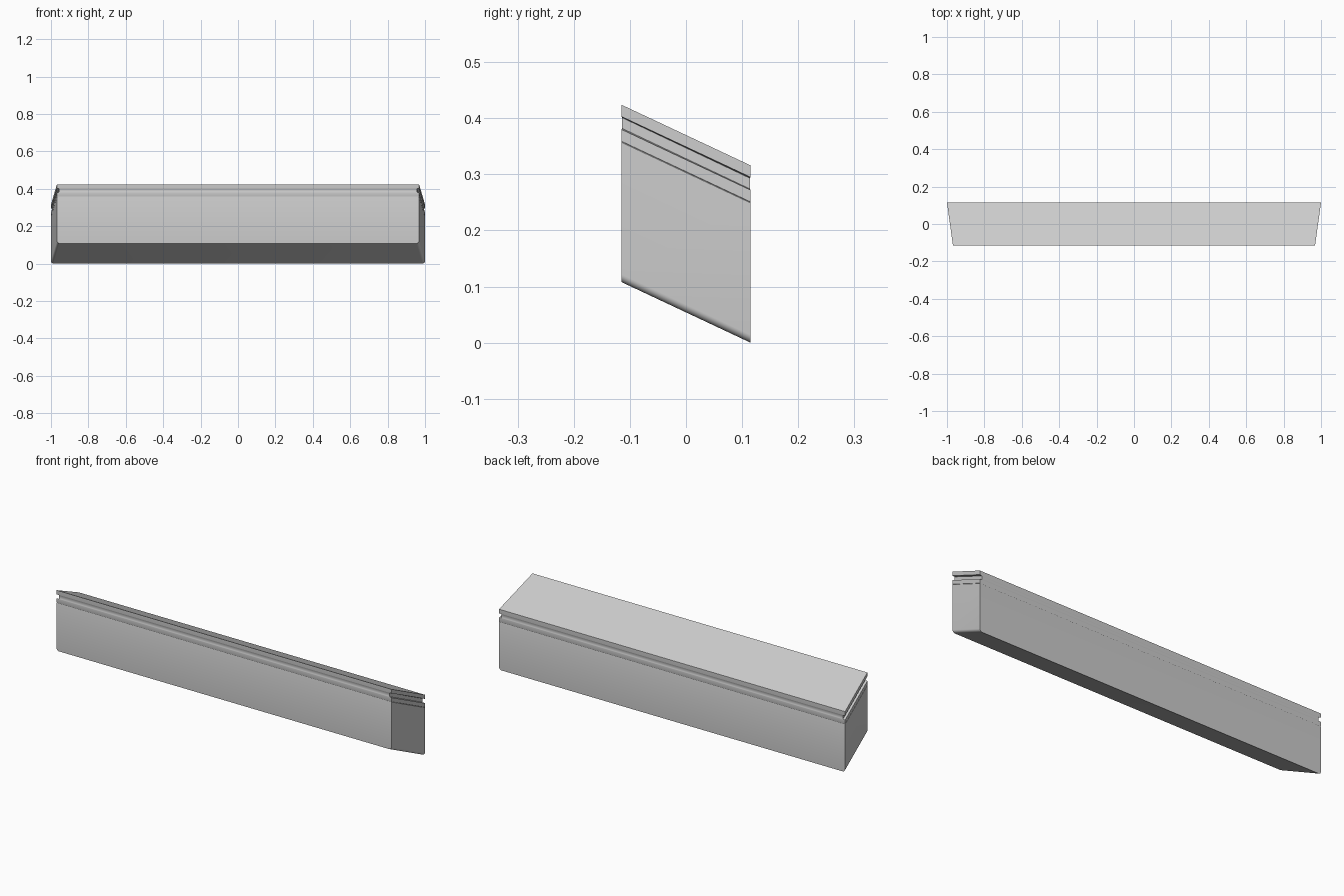
import bpy
import math

if "Cube" in bpy.data.objects:
    bpy.data.objects.remove(bpy.data.objects["Cube"])

HALF_DEPTH = 0.115
SLOPE = 0.108 / 0.23
BACK_X, FRONT_X = 1.0, 0.968


def ring(h, dx, dy):
    """Four corners of a tapered section lying on the slanted plane at height h."""
    pts = []
    for sx, sy in ((-1, -1), (1, -1), (1, 1), (-1, 1)):
        x = sx * ((BACK_X if sy > 0 else FRONT_X) - dx)
        z = h + SLOPE * (HALF_DEPTH - sy * HALF_DEPTH)
        pts.append((x, sy * (HALF_DEPTH - dy), z))
    return pts


def build(name, levels):
    """Loft a closed solid through (height, end inset, side inset) levels."""
    verts = [p for lv in levels for p in ring(*lv)]
    faces = [(3, 2, 1, 0)]
    for i in range(len(levels) - 1):
        a, b = i * 4, i * 4 + 4
        for k in range(4):
            n = (k + 1) % 4
            faces.append((a + k, a + n, b + n, b + k))
    t = (len(levels) - 1) * 4
    faces.append((t, t + 1, t + 2, t + 3))
    mesh = bpy.data.meshes.new(name)
    mesh.from_pydata(verts, [], faces)
    obj = bpy.data.objects.new(name, mesh)
    bpy.context.collection.objects.link(obj)
    bpy.context.view_layer.objects.active = obj
    obj.select_set(True)
    bpy.ops.object.shade_smooth_by_angle(angle=math.radians(30))
    obj.select_set(False)
    return obj


# Slanted bar body: rounded lower ends, main wall, upper band, groove and top lip
R = 0.014
levels = []
for i in range(7):
    a = math.radians(90 * i / 6)
    levels.append((R * (1 - math.sin(a)) if i < 0 else R * (1 - math.cos(a)),
                   R * (1 - math.sin(a)), 0))
levels += [
    (0.249, 0, 0), (0.250, 0.001, 0.0005), (0.251, 0, 0),
    (0.272, 0, 0), (0.274, 0.012, 0.001),
    (0.293, 0.012, 0.001), (0.295, 0, 0),
    (0.316, 0, 0),
]
build("slanted_bar", levels)
